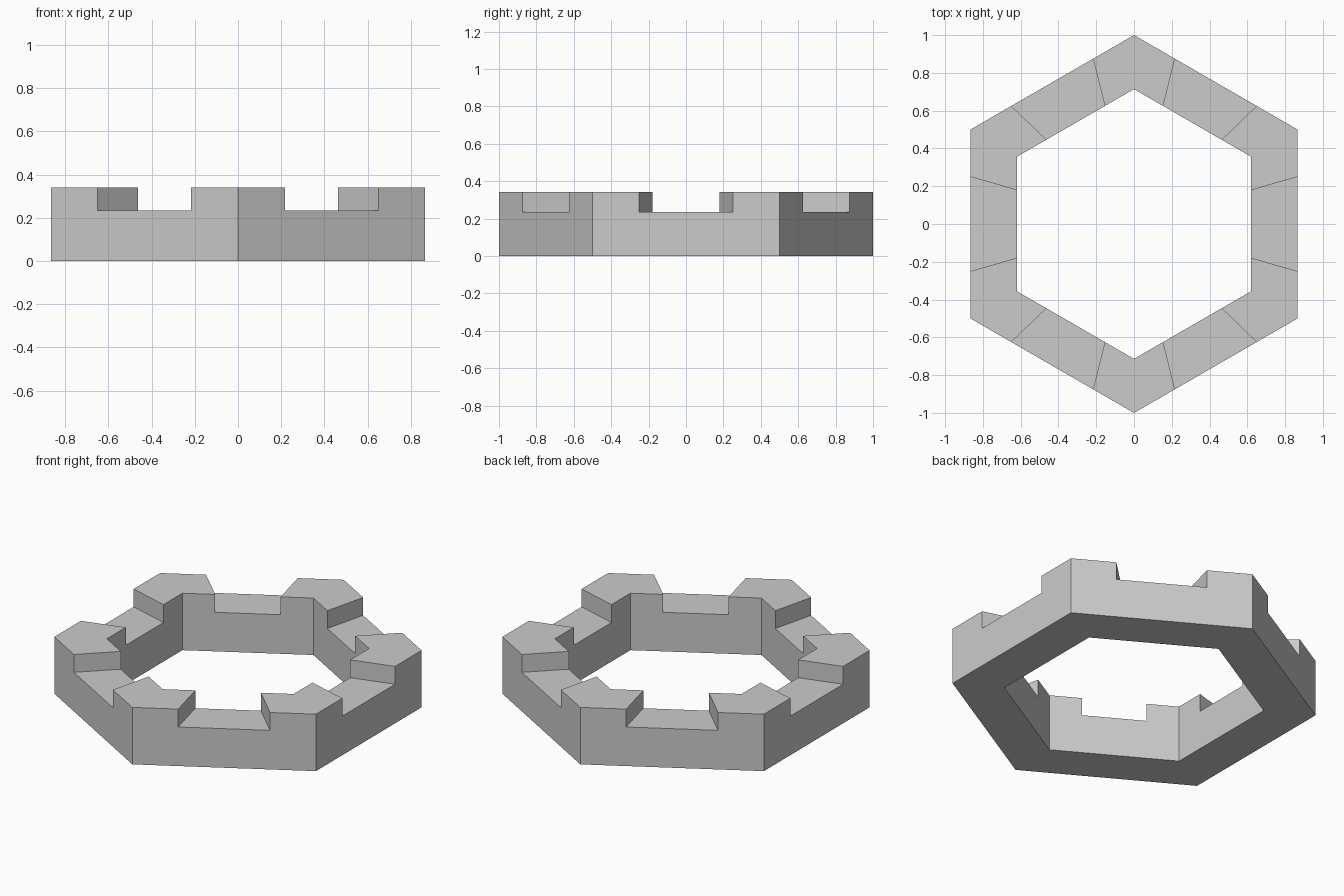
import bpy
import bmesh
from math import radians
from mathutils import Vector, Matrix

cube = bpy.data.objects.get("Cube")
if cube:
    bpy.data.objects.remove(cube, do_unlink=True)

SIDES = 6
INNER = 0.714      # inner radius as a share of the outer
NOTCH_Z = 0.234    # floor of the notches
TOP_Z = 0.341      # top of the raised corners

stone = bpy.data.materials.new("stone grey")
stone.use_nodes = True
grey = (0.6, 0.6, 0.6, 1)
stone.diffuse_color = grey
stone.node_tree.nodes["Principled BSDF"].inputs["Base Color"].default_value = grey


def corner(i):
    return Matrix.Rotation(radians(90 + i * 360 / SIDES), 3, "Z") @ Vector((1, 0, 0))


def raise_faces(bm, faces, height):
    """Extrude faces upward as one region and return the new caps."""
    geom = bmesh.ops.extrude_face_region(bm, geom=faces)["geom"]
    verts = [g for g in geom if isinstance(g, bmesh.types.BMVert)]
    bmesh.ops.translate(bm, verts=verts, vec=(0, 0, height))
    return [g for g in geom if isinstance(g, bmesh.types.BMFace)]


bm = bmesh.new()

# Flat hexagonal ring, each side split at its notch edges
stations = [corner(i).lerp(corner(i + 1), t) for i in range(SIDES) for t in (0, 0.25, 0.75)]
outer = [bm.verts.new(p) for p in stations]
inner = [bm.verts.new(p * INNER) for p in stations]
count = len(stations)
ring = [bm.faces.new((outer[i], outer[(i + 1) % count], inner[(i + 1) % count], inner[i]))
        for i in range(count)]

# Wall body up to the notch floors
caps = raise_faces(bm, ring, NOTCH_Z)

# Raised corners: the caps touching a hexagon corner
corners = [corner(i) for i in range(SIDES)]
raised = [f for f in caps
          if any((v.co.xy - c.xy).length < 0.001 for v in f.verts for c in corners)]
raise_faces(bm, raised, TOP_Z - NOTCH_Z)

# Clean flat sides
bmesh.ops.remove_doubles(bm, verts=bm.verts, dist=0.0001)
bmesh.ops.recalc_face_normals(bm, faces=bm.faces)

mesh = bpy.data.meshes.new("notched_ring")
bm.to_mesh(mesh)
bm.free()
mesh.materials.append(stone)
ring_object = bpy.data.objects.new("notched_ring", mesh)
bpy.context.collection.objects.link(ring_object)
